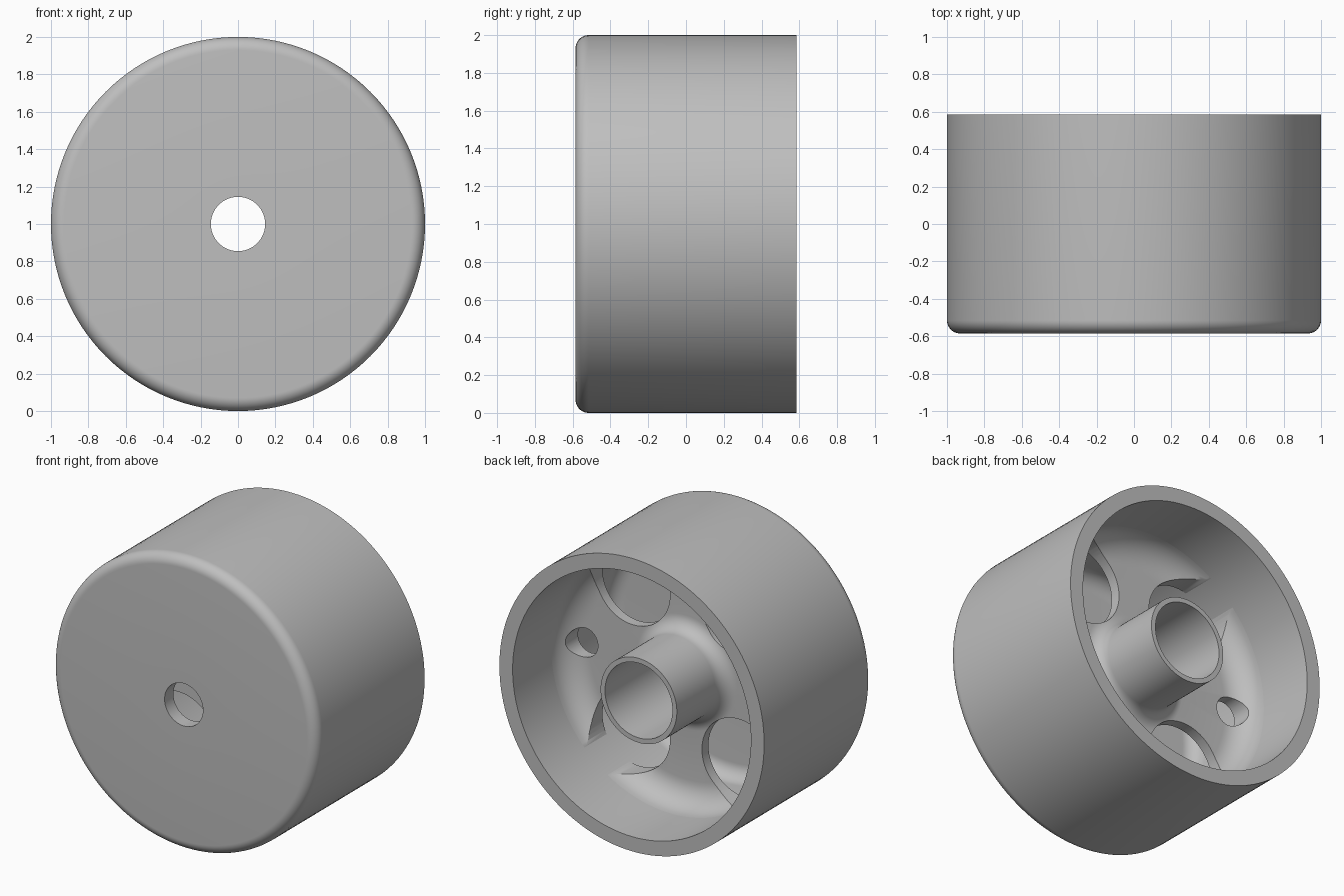
import bpy
import bmesh
import math
from mathutils import Matrix, Vector

if "Cube" in bpy.data.objects:
    bpy.data.objects.remove(bpy.data.objects["Cube"], do_unlink=True)

SEGMENTS = 128
CENTRE_Z = 1.0
HALF_DEPTH = 0.585
INNER_R = 0.9

grey = bpy.data.materials.new("plain grey")
grey.use_nodes = True
colour = (0.52, 0.52, 0.52, 1)
grey.diffuse_color = colour
grey.node_tree.nodes["Principled BSDF"].inputs["Base Color"].default_value = colour


def arc(cr, cy, radius, start, end, steps=10):
    """Points of a fillet in the (radius, y) half plane, angles in degrees."""
    points = []
    for i in range(steps + 1):
        a = math.radians(start + (end - start) * i / steps)
        points.append((cr + radius * math.cos(a), cy + radius * math.sin(a)))
    return points


def add_object(name, bm):
    bmesh.ops.recalc_face_normals(bm, faces=bm.faces)
    mesh = bpy.data.meshes.new(name)
    bm.to_mesh(mesh)
    bm.free()
    mesh.materials.append(grey)
    obj = bpy.data.objects.new(name, mesh)
    bpy.context.collection.objects.link(obj)
    return obj


def lathe(name, profile):
    """Turn a closed (radius, y) profile around the wheel axis."""
    bm = bmesh.new()
    verts = [bm.verts.new((r, y, CENTRE_Z)) for r, y in profile]
    edges = [bm.edges.new((v, verts[(i + 1) % len(verts)])) for i, v in enumerate(verts)]
    bmesh.ops.spin(bm, geom=verts + edges, cent=(0, 0, CENTRE_Z), axis=(0, 1, 0),
                   angle=math.tau, steps=SEGMENTS, use_duplicate=False)
    bmesh.ops.remove_doubles(bm, verts=bm.verts, dist=0.0001)
    return add_object(name, bm)


def activate(obj):
    bpy.ops.object.select_all(action="DESELECT")
    obj.select_set(True)
    bpy.context.view_layer.objects.active = obj


def drill(obj, x, z, radius):
    """Cut a round hole through obj, parallel to the wheel axis."""
    bm = bmesh.new()
    place = Matrix.Translation(Vector((x, 0, CENTRE_Z + z))) @ Matrix.Rotation(math.pi / 2, 4, "X")
    bmesh.ops.create_cone(bm, cap_ends=True, segments=64, radius1=radius,
                          radius2=radius, depth=1.4, matrix=place)
    cutter = add_object("hole_cutter", bm)
    cutter.hide_render = True
    activate(obj)
    cut = obj.modifiers.new("hole", "BOOLEAN")
    cut.operation = "DIFFERENCE"
    cut.solver = "EXACT"
    cut.object = cutter
    bpy.ops.object.modifier_apply(modifier=cut.name)
    bpy.data.objects.remove(cutter, do_unlink=True)


# Outer shell: rounded front edge, closed front with an axle hole, open back
bevel, inner_fillet, floor_y, axle_r = 0.07, 0.1, -0.49, 0.145
shell_profile = [(axle_r, -HALF_DEPTH)]
shell_profile += arc(1 - bevel, -HALF_DEPTH + bevel, bevel, -90, 0)
shell_profile += [(1, HALF_DEPTH), (INNER_R, HALF_DEPTH)]
shell_profile += arc(INNER_R - inner_fillet, floor_y + inner_fillet, inner_fillet, 0, -90)
shell_profile += [(axle_r, floor_y)]
shell = lathe("outer_shell", shell_profile)

# Inner web with hub tube, filleted into the hub and the shell wall
bore_r, hub_r, hub_y, web_y = 0.255, 0.288, 0.51, -0.07
hub_fillet, rim_fillet, buried_r = 0.1, 0.17, INNER_R + 0.005
web_profile = [(bore_r, web_y), (bore_r, hub_y), (hub_r, hub_y)]
web_profile += arc(hub_r + hub_fillet, hub_fillet, hub_fillet, 180, 270)
web_profile += arc(INNER_R - rim_fillet, rim_fillet, rim_fillet, -90, 0)
web_profile += [(buried_r, rim_fillet), (buried_r, web_y)]
web = lathe("hub_and_web", web_profile)

# Four large openings and two small side holes
for side in (-1, 1):
    for level in (-1, 1):
        drill(web, side * 0.4, level * 0.495, 0.28)
    drill(web, side * 0.765, 0, 0.1)

for obj in (shell, web):
    activate(obj)
    bpy.ops.object.shade_smooth_by_angle(angle=math.radians(30))
